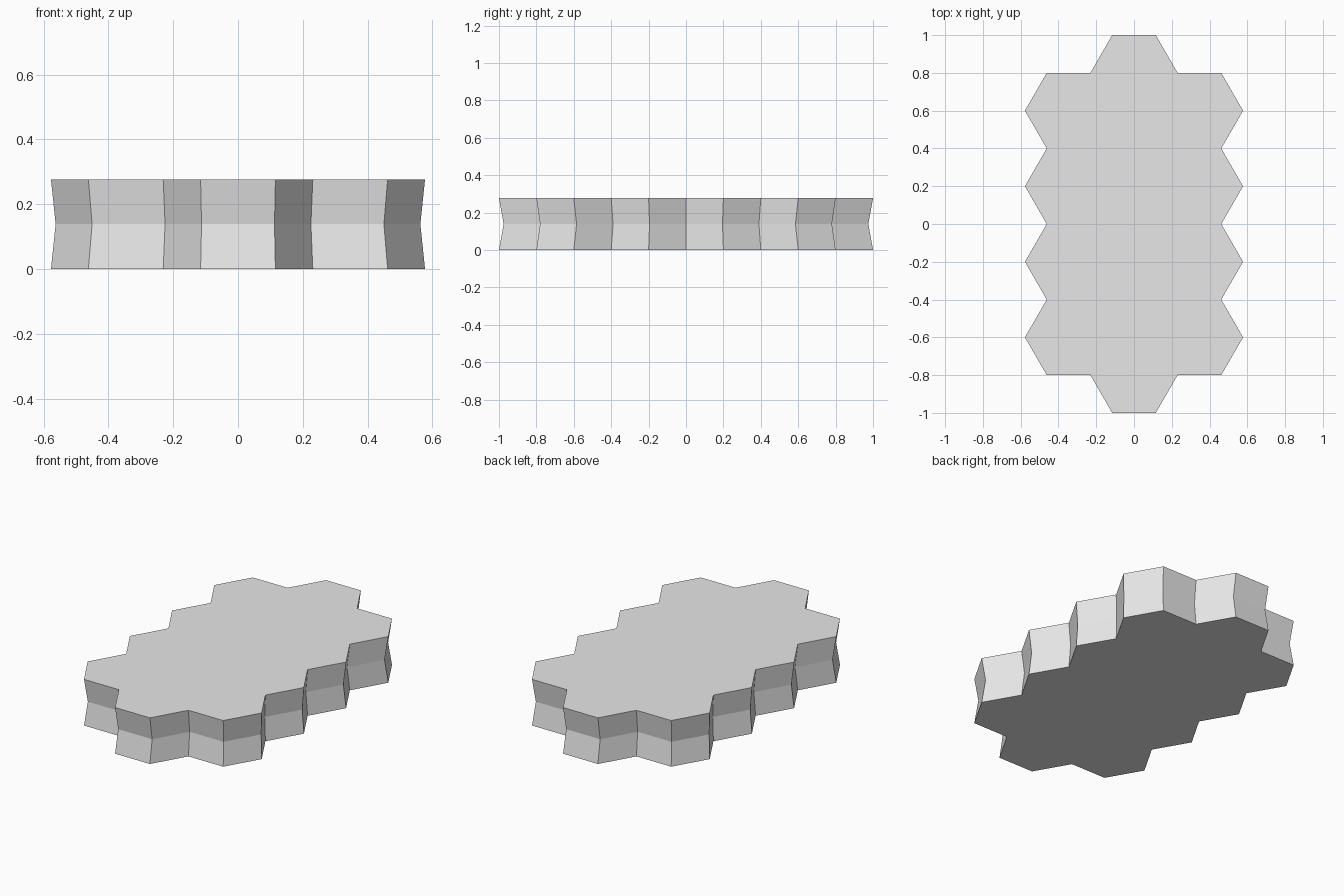
import bpy
import bmesh

cube = bpy.data.objects.get("Cube")
if cube:
    bpy.data.objects.remove(cube, do_unlink=True)

HEIGHT = 0.277
WAIST = 0.975   # the walls pinch inward at mid height
HALF_SIDE = 0.1155  # half the side of one hexagonal cell
ROW = 0.2       # half the height of one cell

# Plain grey material
grey = bpy.data.materials.new("light grey")
grey.use_nodes = True
colour = (0.8, 0.8, 0.8, 1)
grey.diffuse_color = colour
grey.node_tree.nodes["Principled BSDF"].inputs["Base Color"].default_value = colour

# Zigzag outline: one quarter in cell units, mirrored into a closed loop
quarter = [(4, 0), (5, 1), (4, 2), (5, 3), (4, 4), (2, 4), (1, 5)]
half = quarter + [(-x, y) for x, y in reversed(quarter)]
outline = half + [(x, -y) for x, y in reversed(half) if y > 0]

# Stacked rings joined by walls and closed by flat caps
bm = bmesh.new()
rings = []
for z, scale in ((0, 1), (HEIGHT / 2, WAIST), (HEIGHT, 1)):
    rings.append([bm.verts.new((x * HALF_SIDE * scale, y * ROW * scale, z))
                  for x, y in outline])

count = len(outline)
for low, high in zip(rings, rings[1:]):
    for i in range(count):
        j = (i + 1) % count
        bm.faces.new((low[i], low[j], high[j], high[i]))
bm.faces.new(reversed(rings[0]))
bm.faces.new(rings[-1])
bmesh.ops.recalc_face_normals(bm, faces=bm.faces)

mesh = bpy.data.meshes.new("hexagon_tile_slab")
bm.to_mesh(mesh)
bm.free()
mesh.materials.append(grey)
slab = bpy.data.objects.new("hexagon_tile_slab", mesh)
bpy.context.collection.objects.link(slab)
